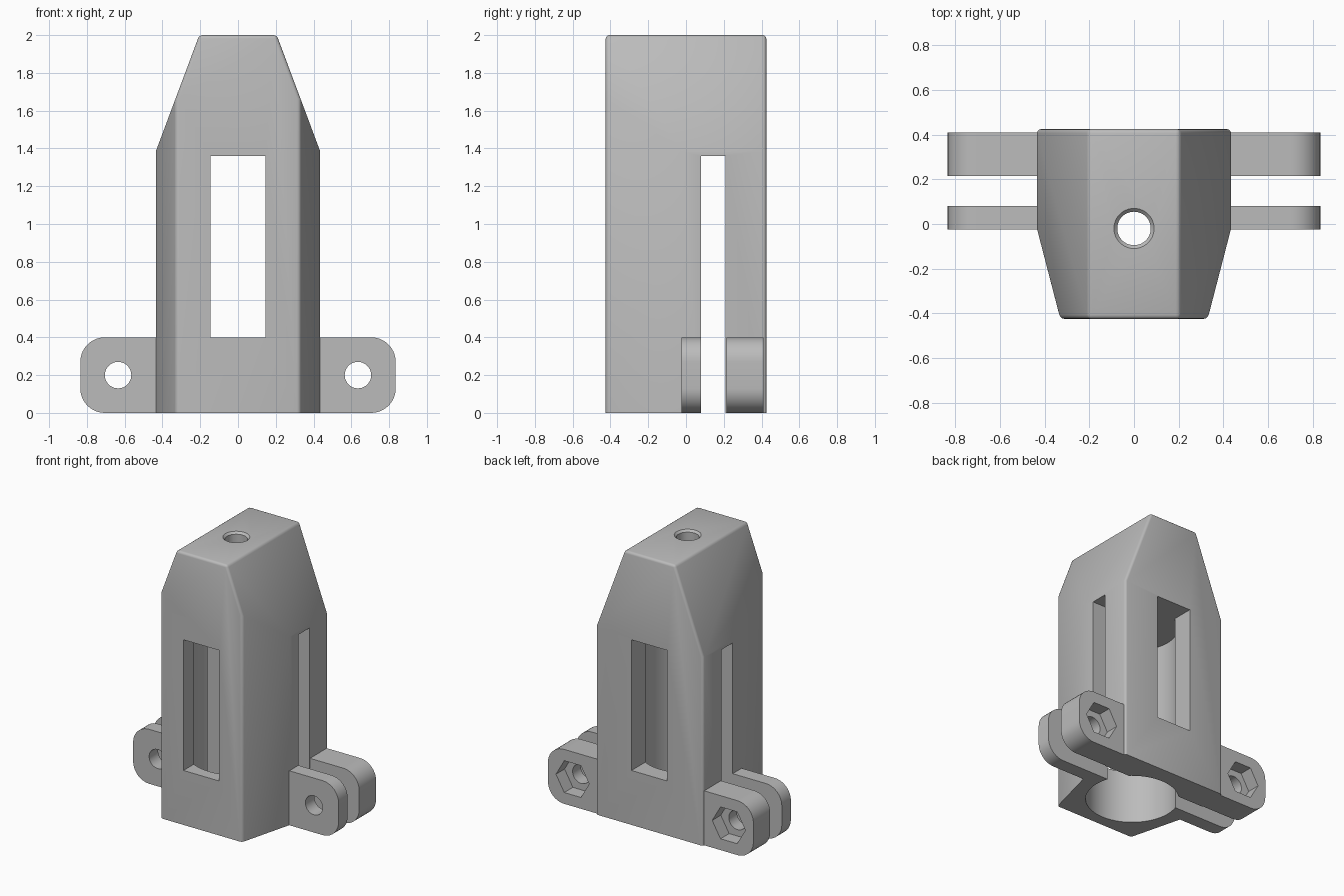
import bpy, bmesh
from math import radians, pi
from mathutils import Vector

cube = bpy.data.objects.get("Cube")
if cube:
    bpy.data.objects.remove(cube, do_unlink=True)

grey = bpy.data.materials.new("grey plastic")
grey.use_nodes = True
COLOUR = (0.50, 0.50, 0.50, 1)
grey.diffuse_color = COLOUR
grey.node_tree.nodes["Principled BSDF"].inputs["Base Color"].default_value = COLOUR

TOP, HALF, DEPTH = 2.0, 0.435, 0.425     # overall body sizes
BEND = -0.02                             # where the sides turn inward; also the bore axis
SLOT = (0.08, 0.21)                      # slot from side to side
CEILING = 1.36


def make(name, bm):
    bmesh.ops.recalc_face_normals(bm, faces=bm.faces)
    mesh = bpy.data.meshes.new(name)
    bm.to_mesh(mesh)
    bm.free()
    mesh.materials.append(grey)
    obj = bpy.data.objects.new(name, mesh)
    bpy.context.collection.objects.link(obj)
    return obj


def box(name, low, high):
    bm = bmesh.new()
    bmesh.ops.create_cube(bm, size=1)
    low, high = Vector(low), Vector(high)
    for v in bm.verts:
        v.co = (low + high) / 2 + v.co * (high - low)
    return make(name, bm)


def rod(name, centre, length, r1, r2=None, sides=48, along_y=False):
    bm = bmesh.new()
    bmesh.ops.create_cone(bm, cap_ends=True, segments=sides, radius1=r1,
                          radius2=r1 if r2 is None else r2, depth=length)
    obj = make(name, bm)
    obj.location = centre
    if along_y:
        # turn a six-sided pocket so its corners point sideways
        obj.rotation_euler = (pi / 2, radians(30) if sides == 6 else 0, 0)
    return obj


def carve(obj, cutters):
    for cutter in cutters:
        cutter.hide_render = True
        mod = obj.modifiers.new("cut", 'BOOLEAN')
        mod.operation, mod.solver, mod.object = 'DIFFERENCE', 'EXACT', cutter
    bpy.context.view_layer.update()
    graph = bpy.context.evaluated_depsgraph_get()
    mesh = bpy.data.meshes.new_from_object(obj.evaluated_get(graph))
    obj.modifiers.clear()
    obj.data = mesh
    for cutter in cutters:
        bpy.data.objects.remove(cutter, do_unlink=True)
    bpy.ops.object.select_all(action='DESELECT')
    obj.select_set(True)
    bpy.context.view_layer.objects.active = obj
    bpy.ops.object.shade_smooth_by_angle(angle=radians(32))


# Tower: six-sided plan, with the two flanks sliced off toward the top
plan = [(-0.33, -DEPTH), (0.33, -DEPTH), (HALF, BEND), (HALF, DEPTH),
        (-HALF, DEPTH), (-HALF, BEND)]
bm = bmesh.new()
base = bm.faces.new([bm.verts.new((x, y, 0)) for x, y in plan])
up = bmesh.ops.extrude_face_region(bm, geom=[base])["geom"]
bmesh.ops.translate(bm, vec=(0, 0, TOP),
                    verts=[g for g in up if isinstance(g, bmesh.types.BMVert)])
for side in (-1, 1):
    cut = bmesh.ops.bisect_plane(
        bm, geom=bm.verts[:] + bm.edges[:] + bm.faces[:], clear_outer=True,
        plane_co=(side * HALF, 0, 1.385), plane_no=(side * 0.615, 0, 0.23))["geom_cut"]
    bmesh.ops.contextual_create(bm, geom=[g for g in cut if isinstance(g, bmesh.types.BMEdge)])
bmesh.ops.recalc_face_normals(bm, faces=bm.faces)

# Soften the edges round the front, back and top
soft = []
for e in bm.edges:
    a, b = e.verts[0].co, e.verts[1].co
    on_face = abs(a.y - b.y) < 0.001 and abs(a.y) > DEPTH - 0.001
    on_top = min(a.z, b.z) > TOP - 0.001
    if max(a.z, b.z) > 0.01 and (on_face or on_top):
        soft.append(e)
bmesh.ops.bevel(bm, geom=soft, offset=0.018, segments=3, profile=0.5, affect='EDGES')
tower = make("tower", bm)

# Hollow: round bore, side slot, window front to back, screw hole on top
carve(tower, [
    rod("bore", (0, BEND, CEILING / 2 - 0.1), CEILING + 0.2, 0.32, sides=96),
    box("side_slot", (-1, SLOT[0], -0.2), (1, SLOT[1], CEILING)),
    box("window", (-0.145, -1, 0.4), (0.145, 1, CEILING)),
    rod("screw_hole", (0, BEND, 1.7), 1, 0.075),
    rod("hole_rim", (0, BEND, TOP - 0.005), 0.03, 0.07, 0.10),
])


# Mounting ears: plates with rounded outer corners and a bolt hole
def ear(name, side, y0, y1, nut):
    obj = box(name, (0.40, y0, 0), (0.835, y1, 0.4))
    bm = bmesh.new()
    bm.from_mesh(obj.data)
    corners = [e for e in bm.edges if all(v.co.x > 0.8 for v in e.verts)
               and abs(e.verts[0].co.y - e.verts[1].co.y) > 0.01]
    bmesh.ops.bevel(bm, geom=corners, offset=0.13, segments=10, profile=0.5, affect='EDGES')
    for v in bm.verts:
        v.co.x *= side
    bmesh.ops.recalc_face_normals(bm, faces=bm.faces)
    bm.to_mesh(obj.data)
    bm.free()
    cutters = [rod("bolt_hole", (side * 0.635, 0.2, 0.2), 1, 0.07, along_y=True)]
    if nut:
        cutters.append(rod("nut_pocket", (side * 0.635, y1, 0.2), 0.2, 0.135,
                           sides=6, along_y=True))
    carve(obj, cutters)


for label, side in (("left", 1), ("right", -1)):
    ear("front_ear_" + label, side, BEND - 0.005, SLOT[0], False)
    ear("back_ear_" + label, side, SLOT[1] + 0.005, 0.41, True)
